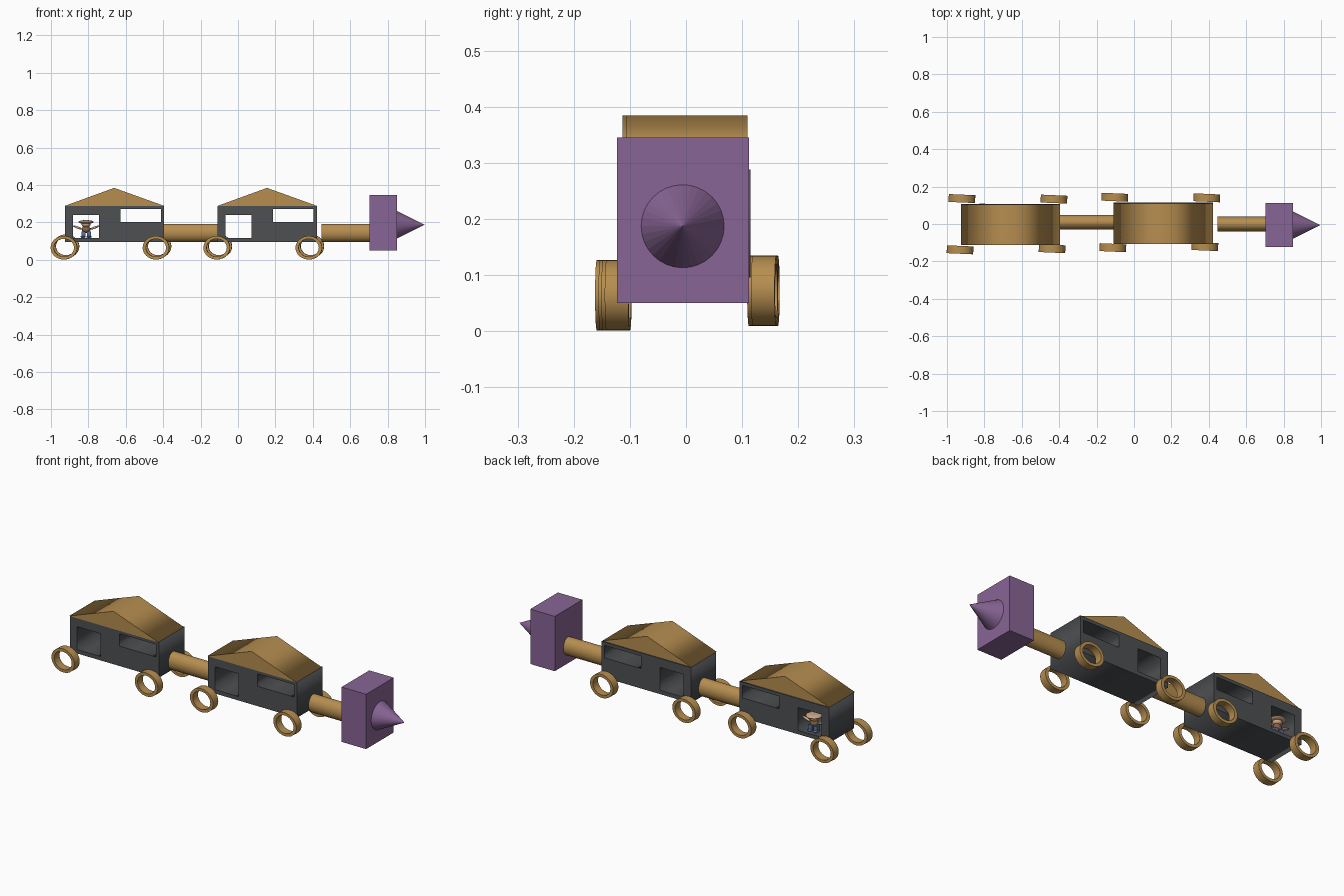
import bpy, math
from mathutils import Matrix

if "Cube" in bpy.data.objects:
    bpy.data.objects.remove(bpy.data.objects["Cube"])


def material(name, rgb):
    m = bpy.data.materials.new(name)
    m.diffuse_color = (*rgb, 1)
    m.use_nodes = True
    m.node_tree.nodes["Principled BSDF"].inputs["Base Color"].default_value = m.diffuse_color
    return m


WOOD = material("wood", (0.47, 0.27, 0.08))
DARK = material("dark_grey", (0.075, 0.08, 0.085))
PURPLE = material("purple", (0.25, 0.13, 0.30))
SKIN = material("skin", (0.60, 0.38, 0.24))
SHIRT = material("shirt", (0.25, 0.13, 0.06))
BLUE = material("blue", (0.10, 0.17, 0.35))


def finish(name, mat, smooth=False):
    o = bpy.context.object
    o.name = name
    o.data.materials.append(mat)
    bpy.ops.object.transform_apply(location=True, rotation=True, scale=True)
    if smooth:
        bpy.ops.object.shade_smooth_by_angle(angle=math.radians(35))
    return o


def rect(x0, x1, z0, z1):
    return [(x0, z0), (x1, z0), (x1, z1), (x0, z1)]


def extrude(name, loops, y, half, mat):
    """Front-view outline (first loop) with holes (other loops), given depth along y."""
    c = bpy.data.curves.new(name, 'CURVE')
    c.dimensions, c.fill_mode, c.extrude = '2D', 'BOTH', half
    for pts in loops:
        s = c.splines.new('POLY')
        s.points.add(len(pts) - 1)
        for p, (px, pz) in zip(s.points, pts):
            p.co = (px, pz, 0, 1)
        s.use_cyclic_u = True
    o = bpy.data.objects.new(name, c)
    bpy.context.collection.objects.link(o)
    o.location.y = y
    o.rotation_euler.x = math.pi / 2
    bpy.ops.object.select_all(action='DESELECT')
    o.select_set(True)
    bpy.context.view_layer.objects.active = o
    bpy.ops.object.convert(target='MESH')
    return finish(name, mat)


def rod(name, x0, x1, y, z, ry, rz, mat, tip=1.0):
    """Round bar or cone along x."""
    bpy.ops.mesh.primitive_cone_add(vertices=32, radius1=1, radius2=tip, depth=x1 - x0,
                                    location=((x0 + x1) / 2, y, z), rotation=(0, math.pi / 2, 0))
    bpy.context.object.scale = (rz, ry, 1)
    return finish(name, mat, tip > 0)


def ball(name, loc, size, mat, tilt=0):
    bpy.ops.mesh.primitive_uv_sphere_add(segments=20, ring_count=12, radius=1,
                                         location=loc, rotation=(0, tilt, 0))
    bpy.context.object.scale = size
    return finish(name, mat, True)


def box(name, x0, x1, y0, y1, z0, z1, mat):
    bpy.ops.mesh.primitive_cube_add(size=1, location=((x0 + x1) / 2, (y0 + y1) / 2, (z0 + z1) / 2))
    bpy.context.object.scale = (x1 - x0, y1 - y0, z1 - z0)
    return finish(name, mat)


def wheel(name, x, y, z):
    """Slightly oval open ring, turned a little off straight."""
    n, half = 32, 0.021
    section = [(1, -half), (1, half), (0.76, half), (0.76, -half)]
    verts, faces = [], []
    for i in range(n):
        a = 2 * math.pi * i / n
        verts += [(0.071 * r * math.cos(a), d, 0.063 * r * math.sin(a)) for r, d in section]
        for k in range(4):
            j, l = (i + 1) % n, (k + 1) % 4
            faces.append((i * 4 + k, i * 4 + l, j * 4 + l, j * 4 + k))
    me = bpy.data.meshes.new(name)
    me.from_pydata(verts, [], faces)
    me.transform(Matrix.Translation((x, y, z)) @ Matrix.Rotation(math.radians(-2.5), 4, 'Z'))
    o = bpy.data.objects.new(name, me)
    bpy.context.collection.objects.link(o)
    bpy.ops.object.select_all(action='DESELECT')
    o.select_set(True)
    bpy.context.view_layer.objects.active = o
    bpy.ops.object.mode_set(mode='EDIT')
    bpy.ops.mesh.select_all(action='SELECT')
    bpy.ops.mesh.normals_make_consistent(inside=False)
    bpy.ops.object.mode_set(mode='OBJECT')
    finish(name, WOOD, True)


# Two house-like wagons with a door and window cut right through, gable roof and four wheels
for car, dx, dy in (("rear", 0, 0), ("middle", 0.817, 0.007)):
    x0, x1 = -0.926 + dx, -0.395 + dx
    extrude(car + "_wagon_body",
            [rect(x0, x1, 0.096, 0.288),
             rect(-0.883 + dx, -0.744 + dx, 0.117, 0.240),
             rect(-0.629 + dx, -0.413 + dx, 0.203, 0.270)], dy, 0.108, DARK)
    extrude(car + "_wagon_roof", [[(x0, 0.288), (x1, 0.288), (-0.662 + dx, 0.384)]],
            dy - 0.005, 0.108, WOOD)
    for end, wx, wy in (("back", 0, 0), ("front", 0.492, 0.006)):
        wheel(f"{car}_{end}_wheel_right", -0.930 + dx + wx, -0.138 + dy * 1.6 + wy, 0.064)
        wheel(f"{car}_{end}_wheel_left", -0.920 + dx + wx, 0.136 + dy - wy / 2, 0.072)

# Coupling bars
rod("rear_coupling", -0.397, -0.107, 0.010, 0.144, 0.039, 0.048, WOOD)
rod("front_coupling", 0.447, 0.704, 0.0, 0.144, 0.039, 0.048, WOOD)

# Engine block with pointed nose
box("engine_block", 0.703, 0.849, -0.123, 0.112, 0.05, 0.345, PURPLE)
rod("engine_nose", 0.849, 0.996, -0.006, 0.187, 0.074, 0.074, PURPLE, tip=0)

# Small passenger standing in the rear doorway
PX, PY = -0.812, 0.070
ball("passenger_head", (PX, PY, 0.190), (0.024, 0.024, 0.018), SKIN)
ball("passenger_hat", (PX, PY, 0.202), (0.041, 0.041, 0.010), SKIN)
ball("passenger_torso", (PX, PY, 0.163), (0.023, 0.018, 0.020), SHIRT)
for side, s in (("left", -1), ("right", 1)):
    ball("passenger_arm_" + side, (PX + s * 0.045, PY, 0.172), (0.026, 0.007, 0.006), SKIN, -s * 0.35)
    box("passenger_leg_" + side, *sorted((PX + s * 0.004, PX + s * 0.026)),
        PY - 0.013, PY + 0.013, 0.126, 0.152, BLUE)
    ball("passenger_foot_" + side, (PX + s * 0.016, PY + 0.004, 0.123), (0.014, 0.020, 0.007), BLUE)
